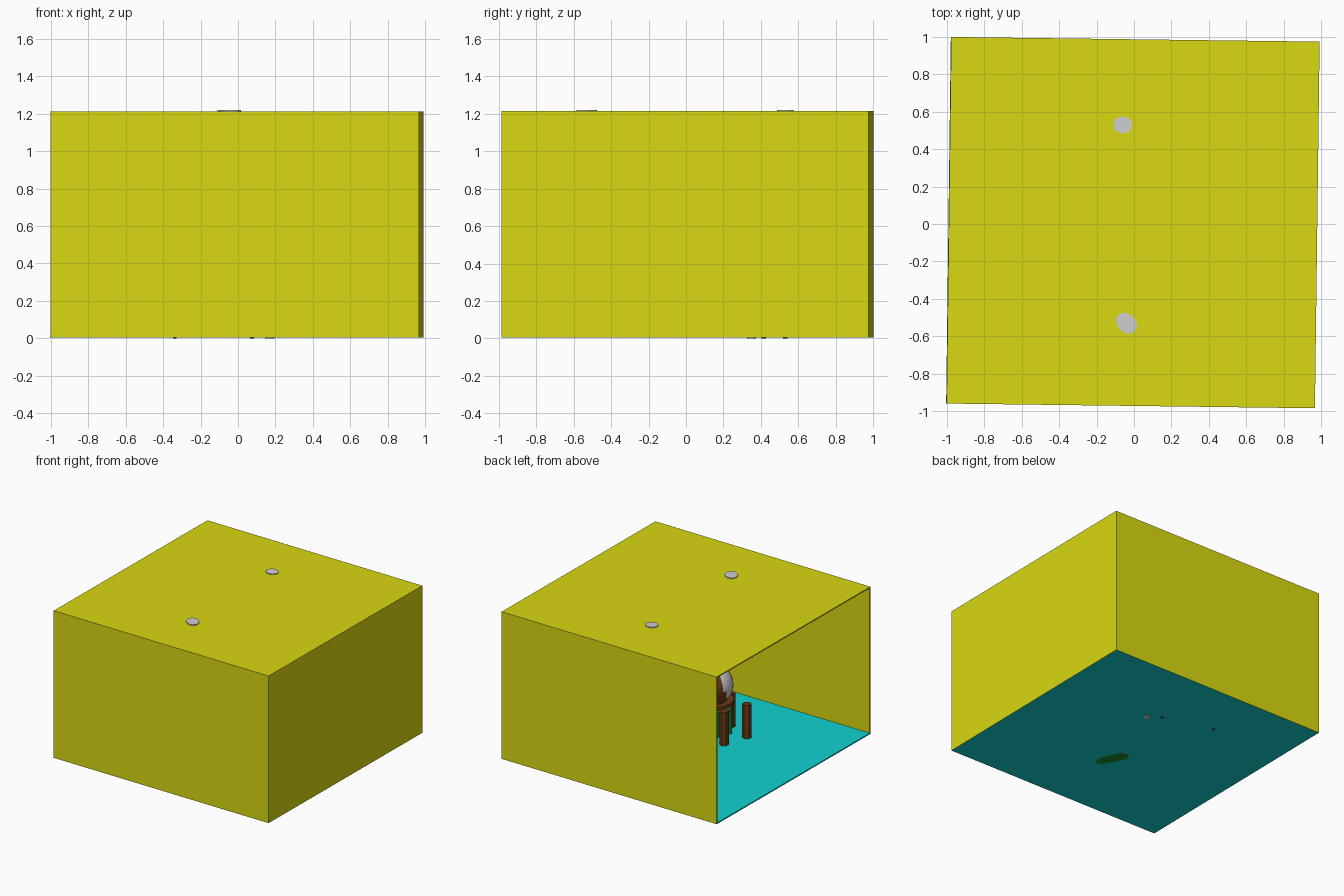
import bpy, math
from mathutils import Vector

if "Cube" in bpy.data.objects:
    bpy.data.objects.remove(bpy.data.objects["Cube"])


def material(name, rgb):
    m = bpy.data.materials.new(name)
    m.diffuse_color = (*rgb, 1)
    m.use_nodes = True
    m.node_tree.nodes["Principled BSDF"].inputs["Base Color"].default_value = m.diffuse_color
    return m


YELLOW = material("yellow", (0.69, 0.69, 0.006))
CYAN = material("cyan", (0.006, 0.64, 0.64))
GREY = material("light_grey", (0.62, 0.62, 0.65))
BROWN = material("brown", (0.15, 0.04, 0.009))
GREEN = material("green", (0.012, 0.27, 0.025))

TILT = math.radians(-0.73)      # the room sits slightly turned
CX, CY = -0.005, 0.0075
HX, HY, H = 0.985, 0.98, 1.213


def finish(name, mat):
    o = bpy.context.object
    o.name = name
    o.data.materials.append(mat)
    return o


def room_panel(name, loc, size, mat):
    p = Vector((loc[0], loc[1]))
    c, s = math.cos(TILT), math.sin(TILT)
    x, y = c * p.x - s * p.y + CX, s * p.x + c * p.y + CY
    bpy.ops.mesh.primitive_cube_add(size=1, location=(x, y, loc[2]), rotation=(0, 0, TILT))
    o = finish(name, mat)
    o.scale = size
    return o


def column(name, x, y, z0, z1, r, mat, sides=24, sx=1, sy=1, rot=0.0):
    bpy.ops.mesh.primitive_cylinder_add(vertices=sides, radius=r, depth=z1 - z0,
                                        location=(x, y, (z0 + z1) / 2), rotation=(0, 0, rot))
    o = finish(name, mat)
    o.scale = (sx, sy, 1)
    if sides > 10:
        bpy.ops.object.shade_smooth_by_angle(angle=math.radians(35))
    return o


# Room shell, open on the left side
T = 0.01
BASE = 0.005
room_panel("floor", (-0.002, 0, BASE + T / 2), (2 * HX, 2 * HY, T), CYAN)
room_panel("ceiling", (0, 0, H - T / 2), (2 * HX, 2 * HY, T), YELLOW)
mid, tall = (BASE + H) / 2, H - BASE
room_panel("front_wall", (0, -HY + T / 2, mid), (2 * HX, T, tall), YELLOW)
room_panel("back_wall", (0, HY - T / 2, mid), (2 * HX, T, tall), YELLOW)
room_panel("right_wall", (HX - T / 2, 0, mid), (T, 2 * HY, tall), YELLOW)

# Ceiling lamps, poking just through the ceiling
column("back_lamp", -0.06, 0.53, 1.1, 1.22, 0.05, GREY, sy=0.9)
column("front_lamp", -0.04, -0.53, 1.1, 1.22, 0.062, GREY, sy=0.78, rot=math.radians(-45))

# Table legs
for i, (x, y) in enumerate([(-0.296, -0.367), (-0.229, -0.167), (-0.085, -0.457), (-0.015, -0.26)]):
    column(f"leg_{i + 1}", x, y, 0.006, 0.29, 0.035, BROWN, sides=6)

# Green pedestal and brown round top
bpy.ops.mesh.primitive_cube_add(size=1, location=(-0.04, -0.3, 0.11), rotation=(0, 0, math.radians(-20)))
finish("pedestal", GREEN).scale = (0.2, 0.2, 0.21)
column("round_top", -0.02, -0.3, 0.26, 0.285, 0.17, BROWN)

# Two-tone ball on the top: grey towards one side
bpy.ops.mesh.primitive_uv_sphere_add(segments=32, ring_count=16, radius=0.165, location=(-0.02, -0.3, 0.4))
ball = finish("ball", BROWN)
ball.data.materials.append(GREY)
axis = Vector((-0.78, -0.56, 0.28)).normalized()
for f in ball.data.polygons:
    f.material_index = 1 if f.normal.dot(axis) > 0.6 else 0
bpy.ops.object.shade_smooth_by_angle(angle=math.radians(35))

# Posts at the back whose feet reach through the floor
column("grey_post", 0.17, 0.35, 0.0, 0.3, 0.025, GREY)
column("back_leg_1", 0.075, 0.416, 0.0, 0.29, 0.012, BROWN, sides=6)
column("back_leg_2", -0.338, 0.53, 0.0, 0.29, 0.012, BROWN, sides=6)
